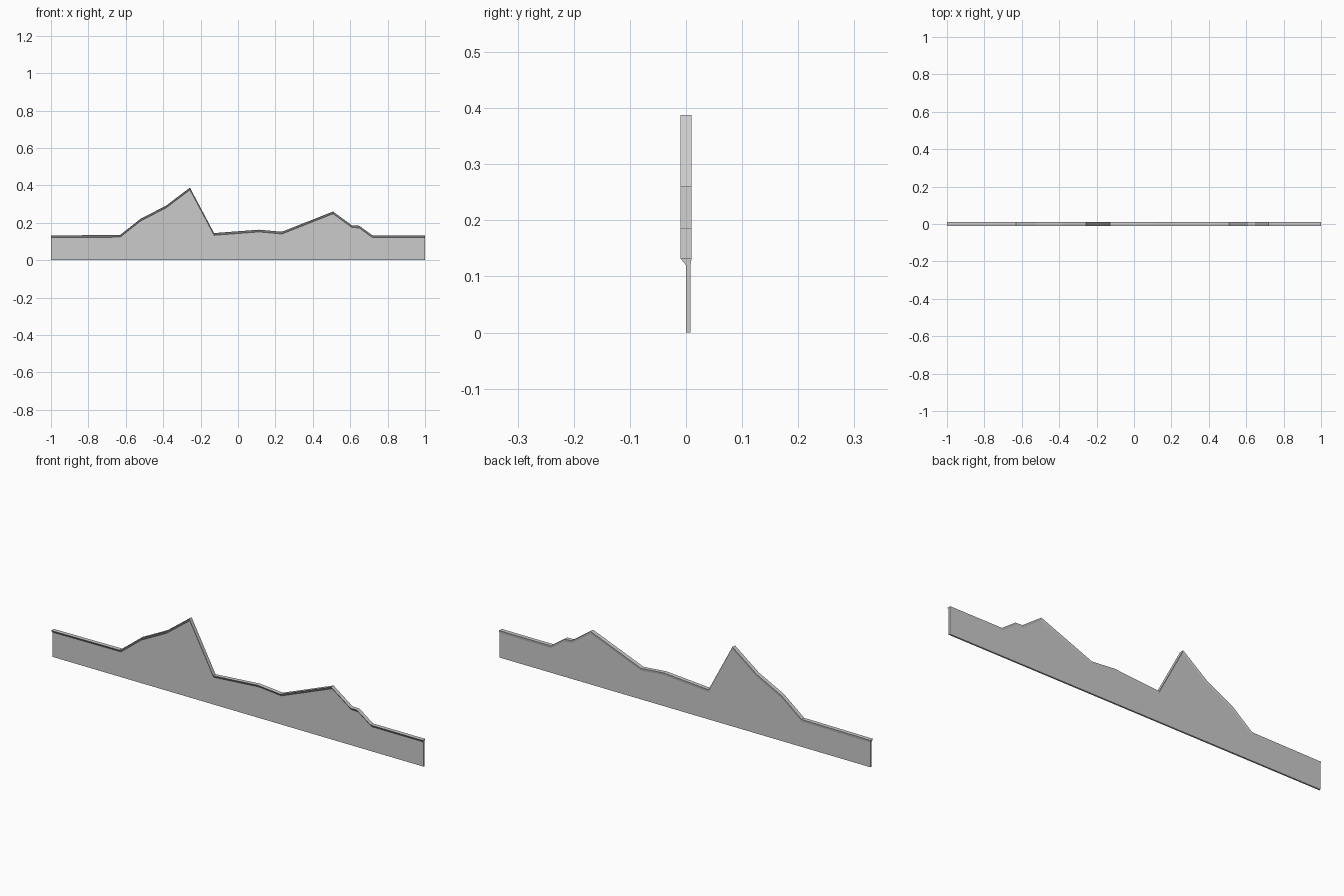
import bpy, bmesh

if "Cube" in bpy.data.objects:
    bpy.data.objects.remove(bpy.data.objects["Cube"])

# Ridge line of the wall: (x, top height)
ridge = [(-1, .132), (-.63, .135), (-.52, .222), (-.385, .291), (-.257, .388),
         (-.128, .145), (.112, .163), (.235, .152), (.508, .26), (.61, .186),
         (.647, .185), (.72, .132), (1, .132)]
LIP = .012  # height of the flared lip under the ridge


def section(x, z):
    # Thin wall that flares out to a wider flat top
    return [(x, 0, 0), (x, .008, 0), (x, .008, z - LIP),
            (x, .01, z), (x, -.01, z), (x, 0, z - LIP)]


# Loft the sections along x and close both ends
bm = bmesh.new()
rings = [[bm.verts.new(p) for p in section(x, z)] for x, z in ridge]
for a, b in zip(rings, rings[1:]):
    for i in range(6):
        j = (i + 1) % 6
        bm.faces.new((a[i], a[j], b[j], b[i]))
for r in (rings[0], rings[-1]):
    bm.faces.new((r[0], r[1], r[2], r[5]))
    bm.faces.new((r[5], r[2], r[3], r[4]))
bmesh.ops.recalc_face_normals(bm, faces=bm.faces)

mesh = bpy.data.meshes.new("ridge_wall")
bm.to_mesh(mesh)
bm.free()
wall = bpy.data.objects.new("ridge_wall", mesh)
bpy.context.collection.objects.link(wall)
